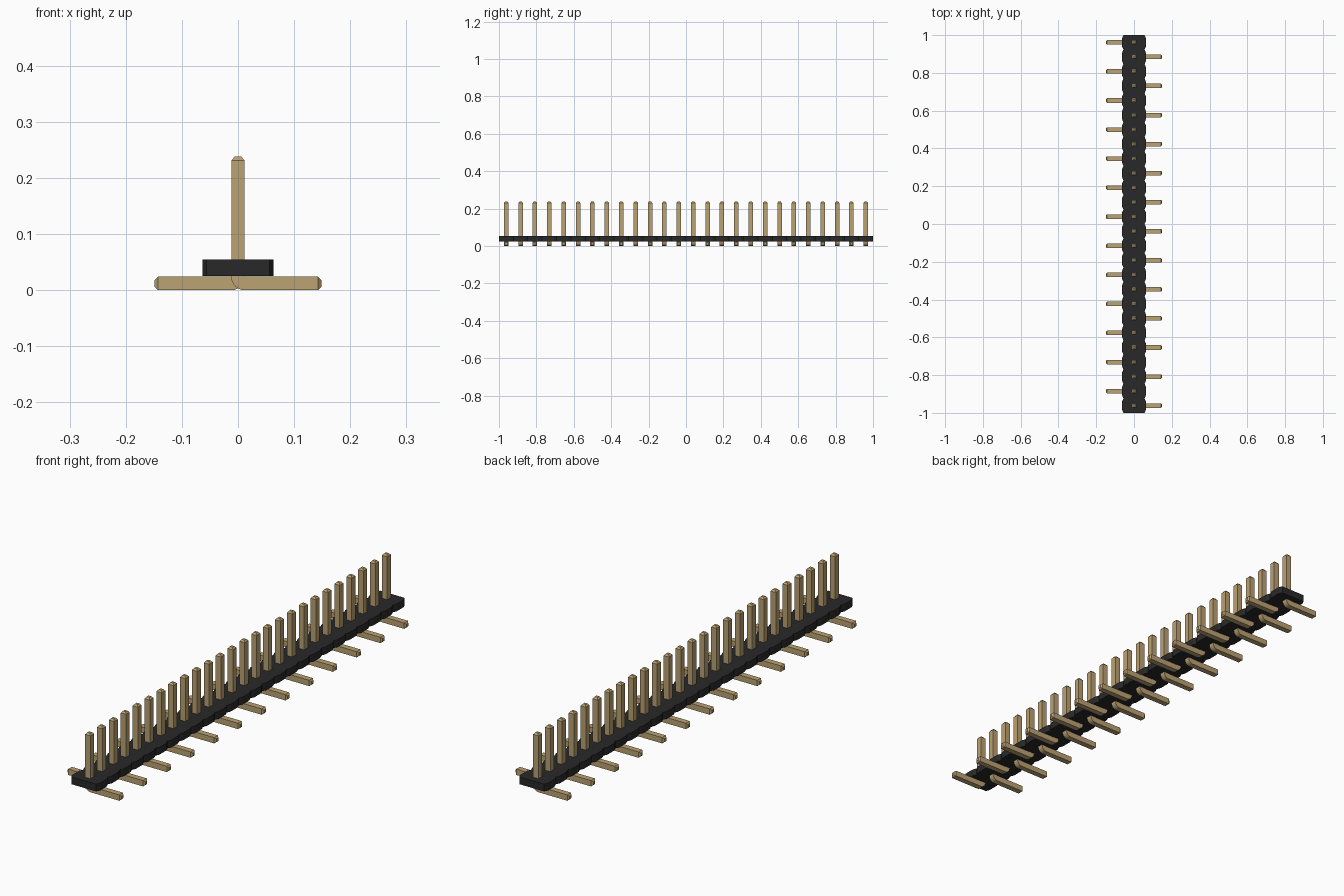
import bpy, bmesh, math

cube = bpy.data.objects.get("Cube")
if cube:
    bpy.data.objects.remove(cube, do_unlink=True)

COUNT = 26
PITCH = 2 / COUNT
HALF = 0.012          # half thickness of a pin
TIP = 0.006           # half size of the tapered tips
LEG = 2 * HALF


def make_material(name, color, metallic=0.0):
    mat = bpy.data.materials.new(name)
    mat.use_nodes = True
    mat.diffuse_color = color
    bsdf = mat.node_tree.nodes["Principled BSDF"]
    bsdf.inputs["Base Color"].default_value = color
    bsdf.inputs["Roughness"].default_value = 0.6
    return mat


def finish_mesh(bm, name, mat):
    bmesh.ops.remove_doubles(bm, verts=bm.verts, dist=1e-5)
    bmesh.ops.recalc_face_normals(bm, faces=bm.faces)
    mesh = bpy.data.meshes.new(name)
    bm.to_mesh(mesh)
    bm.free()
    mesh.materials.append(mat)
    return mesh


def add_object(name, mesh, y=0.0):
    obj = bpy.data.objects.new(name, mesh)
    obj.location.y = y
    bpy.context.collection.objects.link(obj)
    return obj


def pin_mesh(name, side, mat):
    """Square pin bent at the foot; side is +1 or -1 for the leg direction."""
    # each section: inner (x, z), outer (x, z), half depth
    sections = [((TIP, 0.238), (-TIP, 0.238), TIP),
                ((HALF, 0.231), (-HALF, 0.231), HALF)]
    for i in range(7):
        a = math.radians(15 * i)
        outer = (HALF - LEG * math.cos(a), LEG - LEG * math.sin(a))
        sections.append(((HALF, LEG), outer, HALF))
    sections += [((0.143, LEG), (0.143, 0), HALF),
                 ((0.149, HALF + TIP), (0.149, HALF - TIP), TIP)]
    bm = bmesh.new()
    rings = []
    for inner, outer, d in sections:
        corners = [(inner, -d), (inner, d), (outer, d), (outer, -d)]
        rings.append([bm.verts.new((side * p[0], y, p[1])) for p, y in corners])
    for a, b in zip(rings, rings[1:]):
        for k in range(4):
            n = (k + 1) % 4
            bm.faces.new((a[k], a[n], b[n], b[k]))
    bm.faces.new(rings[0])
    bm.faces.new(rings[-1])
    return finish_mesh(bm, name, mat)


black = make_material("black plastic", (0.022, 0.022, 0.023, 1))
brass = make_material("brass", (0.50, 0.36, 0.17, 1))

# Housing: one strip with a chamfered notch between neighbouring pins
WIDE, NARROW, CHAMFER = 0.063, 0.056, 0.016
side_points = []
for i in range(COUNT):
    y0 = -1 + i * PITCH
    side_points += [(NARROW, y0), (WIDE, y0 + CHAMFER),
                    (WIDE, y0 + PITCH - CHAMFER)]
side_points.append((NARROW, 1))
outline = side_points + [(-x, y) for x, y in reversed(side_points)]
bm = bmesh.new()
base = bm.faces.new([bm.verts.new((x, y, 0.025)) for x, y in outline])
top = bmesh.ops.extrude_face_region(bm, geom=[base], use_keep_orig=True)
bmesh.ops.translate(bm, vec=(0, 0, 0.03),
                    verts=[v for v in top["geom"] if isinstance(v, bmesh.types.BMVert)])
add_object("housing", finish_mesh(bm, "housing", black))

# Pins: legs alternate, the front one pointing to +x
meshes = [pin_mesh("left_pin", 1, brass), pin_mesh("right_pin", -1, brass)]
for i in range(COUNT):
    mesh = meshes[i % 2]
    add_object(f"{mesh.name}_{i + 1}", mesh, -1 + (i + 0.5) * PITCH)
